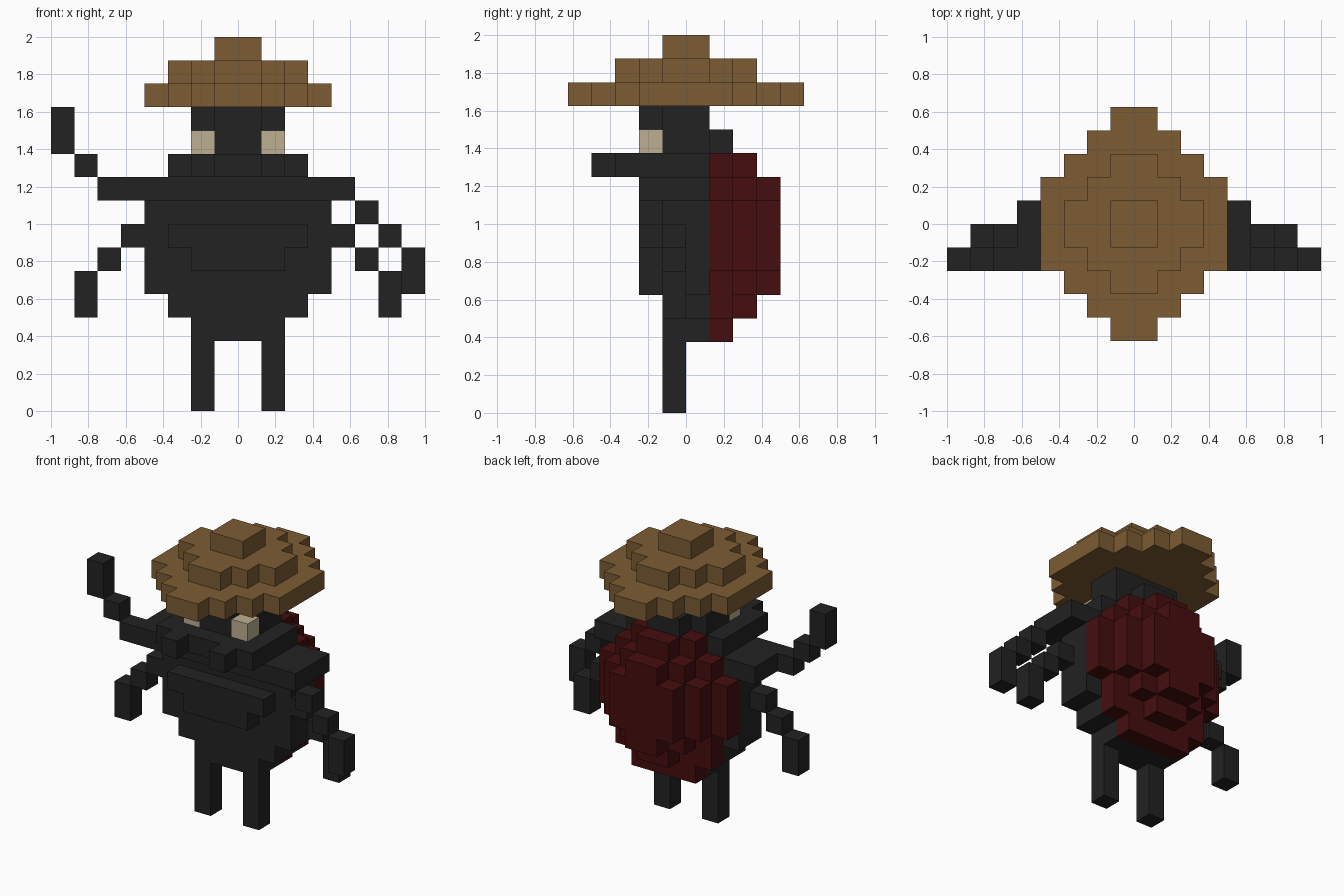
import bpy
import bmesh
from mathutils import Vector

if "Cube" in bpy.data.objects:
    bpy.data.objects.remove(bpy.data.objects["Cube"], do_unlink=True)

U = 0.125  # size of one block


def material(name, colour):
    m = bpy.data.materials.new(name)
    m.use_nodes = True
    m.diffuse_color = (*colour, 1)
    m.node_tree.nodes["Principled BSDF"].inputs["Base Color"].default_value = (*colour, 1)
    return m


black = material("charcoal", (0.016, 0.016, 0.016))
brown = material("straw brown", (0.205, 0.107, 0.034))
red = material("dark red", (0.061, 0.004, 0.0045))
cream = material("cream", (0.51, 0.43, 0.29))


def blocks(name, mat, boxes):
    """Join block-unit boxes (x range, y range, z range) into one outer skin."""
    cells = {Vector((x, y, z)).freeze()
             for xs, ys, zs in boxes
             for x in range(*xs) for y in range(*ys) for z in range(*zs)}
    bm = bmesh.new()
    for c in cells:
        for axis in range(3):
            for side in (0, 1):
                n = Vector((0, 0, 0))
                n[axis] = side * 2 - 1
                if (c + n).freeze() in cells:
                    continue
                a, b = Vector((0, 0, 0)), Vector((0, 0, 0))
                a[(axis + 1) % 3] = 1
                b[(axis + 2) % 3] = 1
                o = c + n * side
                loop = [o, o + a, o + a + b, o + b]
                if not side:
                    loop.reverse()
                bm.faces.new([bm.verts.new(p * U) for p in loop])
    bmesh.ops.remove_doubles(bm, verts=bm.verts, dist=U / 100)
    mesh = bpy.data.meshes.new(name)
    bm.to_mesh(mesh)
    bm.free()
    mesh.materials.append(mat)
    ob = bpy.data.objects.new(name, mesh)
    bpy.context.collection.objects.link(ob)
    return ob


def wide(w, ys, zs):
    """Box centred on x with half width w."""
    return (-w, w), ys, zs


def mirrored(name, mat, boxes):
    """Left copy on +x and right copy on -x."""
    blocks("left_" + name, mat, boxes)
    blocks("right_" + name, mat, [((-x[1], -x[0]), y, z) for x, y, z in boxes])


# Hat: stepped round brim, crown and tip
blocks("hat", brown,
       [wide(6 - r, (-r, r), (13, 14)) for r in range(2, 6)]
       + [wide(3 - r, (-r - 1, r + 1), (14, 15)) for r in (0, 1)]
       + [wide(1, (-3, 3), (14, 15)), wide(2, (-2, 2), (14, 15)),
          wide(1, (-1, 1), (15, 16))])

# Head with nose ridge, jaw and neck
blocks("head", black, [
    wide(2, (-1, 1), (11, 13)),
    wide(1, (-2, -1), (11, 13)),
    wide(1, (1, 2), (11, 12)),
    wide(3, (-3, 1), (10, 11)),
])
mirrored("mandible", black, [((1, 2), (-4, -3), (10, 11))])
mirrored("eye", cream, [((1, 2), (-2, -1), (11, 12))])

# Ribbed torso
blocks("torso", black, [
    wide(5, (-2, 1), (9, 10)),
    wide(4, (-1, 1), (8, 9)),
    wide(4, (-1, 1), (7, 8)),
    wide(3, (-2, -1), (7, 8)),
    wide(4, (-1, 1), (5, 7)),
    wide(2, (-2, -1), (6, 7)),
    wide(3, (-1, 1), (4, 5)),
    wide(2, (-1, 1), (3, 4)),
])

# Domed shell on the back, one slice per depth
blocks("shell", red, [
    wide(4, (1, 2), (6, 9)),
    wide(3, (1, 2), (4, 10)),
    wide(2, (1, 2), (3, 11)),
    wide(3, (2, 3), (6, 9)),
    wide(2, (2, 3), (5, 10)),
    wide(1, (2, 3), (4, 11)),
    wide(2, (3, 4), (6, 9)),
    wide(1, (3, 4), (5, 10)),
])

# Upper arms: right one raised, left one hanging
blocks("right_upper_arm", black, [
    ((-6, -5), (-2, -1), (9, 10)),
    ((-7, -6), (-2, -1), (10, 11)),
    ((-8, -7), (-2, -1), (11, 13)),
])
blocks("left_upper_arm", black, [
    ((5, 6), (-2, -1), (8, 9)),
    ((6, 7), (-2, -1), (7, 8)),
    ((7, 8), (-2, -1), (5, 7)),
])

# Lower arms and legs
mirrored("lower_arm", black, [
    ((4, 5), (-1, 0), (7, 8)),
    ((5, 6), (-1, 0), (6, 7)),
    ((6, 7), (-1, 0), (4, 6)),
])
mirrored("leg", black, [((1, 2), (-1, 0), (0, 3))])
